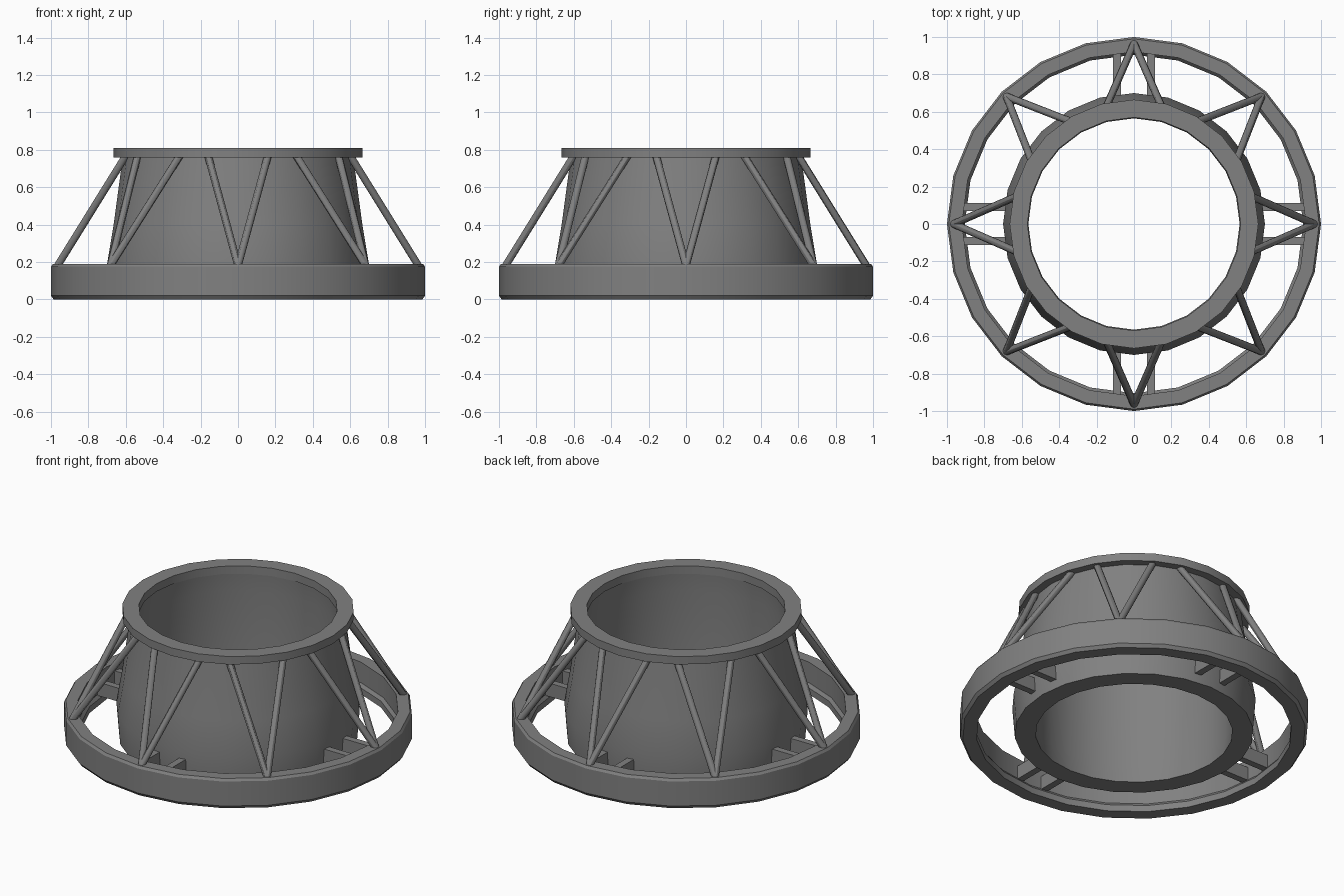
import bpy, bmesh, math
from mathutils import Vector

if "Cube" in bpy.data.objects:
    bpy.data.objects.remove(bpy.data.objects["Cube"])

grey = bpy.data.materials.new("mid grey")
grey.diffuse_color = (0.22, 0.22, 0.22, 1)
grey.use_nodes = True
grey.node_tree.nodes["Principled BSDF"].inputs["Base Color"].default_value = grey.diffuse_color


def finish(name, bm, smooth=True):
    bmesh.ops.recalc_face_normals(bm, faces=bm.faces[:])
    me = bpy.data.meshes.new(name)
    bm.to_mesh(me)
    bm.free()
    me.materials.append(grey)
    ob = bpy.data.objects.new(name, me)
    bpy.context.collection.objects.link(ob)
    if smooth:
        bpy.ops.object.select_all(action='DESELECT')
        ob.select_set(True)
        bpy.context.view_layer.objects.active = ob
        bpy.ops.object.shade_smooth_by_angle(angle=math.radians(30))
    return ob


def lathe(name, profile, n=24):
    """Revolve a closed (radius, height) profile around z."""
    bm = bmesh.new()
    rings = []
    for i in range(n):
        a = 2 * math.pi * i / n
        rings.append([bm.verts.new((r * math.cos(a), r * math.sin(a), z)) for r, z in profile])
    m = len(profile)
    for i in range(n):
        p, q = rings[i], rings[(i + 1) % n]
        for j in range(m):
            k = (j + 1) % m
            bm.faces.new((p[j], q[j], q[k], p[k]))
    return finish(name, bm)


def polar(r, deg, z):
    a = math.radians(deg)
    return Vector((r * math.cos(a), r * math.sin(a), z))


# Wide base ring with chamfered edges
lathe("base_ring", [(0.985, 0), (1.0, 0.02), (1.0, 0.175), (0.99, 0.19),
                    (0.92, 0.19), (0.92, 0.06), (0.905, 0.04), (0.905, 0)])

# Tapered inner barrel with a straight foot
lathe("barrel", [(0.685, 0), (0.70, 0.19), (0.665, 0.40), (0.615, 0.77),
                 (0.575, 0.77), (0.585, 0.65), (0.575, 0.11), (0.565, 0)])

# Flat collar on top
lathe("top_collar", [(0.665, 0.76), (0.665, 0.81), (0.57, 0.81), (0.57, 0.76)])

# Eight V-shaped pairs of round struts
for i in range(8):
    for side in (-1, 1):
        a = polar(0.965, 45 * i, 0.18)
        b = polar(0.62, 45 * i + 15 * side, 0.77)
        d = b - a
        bm = bmesh.new()
        bmesh.ops.create_cone(bm, cap_ends=True, segments=12, radius1=0.02,
                              radius2=0.02, depth=d.length)
        bm.transform(d.to_track_quat('Z', 'Y').to_matrix().to_4x4())
        bmesh.ops.translate(bm, verts=bm.verts, vec=(a + b) / 2)
        finish(f"strut_{i}_{'left' if side < 0 else 'right'}", bm)

# Four pairs of low beams joining barrel and base ring
for i in range(4):
    for side in (-1, 1):
        bm = bmesh.new()
        bmesh.ops.create_cube(bm, size=1)
        for v in bm.verts:
            v.co = Vector((0.79 + v.co.x * 0.27, side * 0.09 + v.co.y * 0.042, 0.098 + v.co.z * 0.085))
        ob = finish(f"beam_{i}_{'left' if side < 0 else 'right'}", bm, smooth=False)
        ob.rotation_euler.z = math.pi / 2 * i
